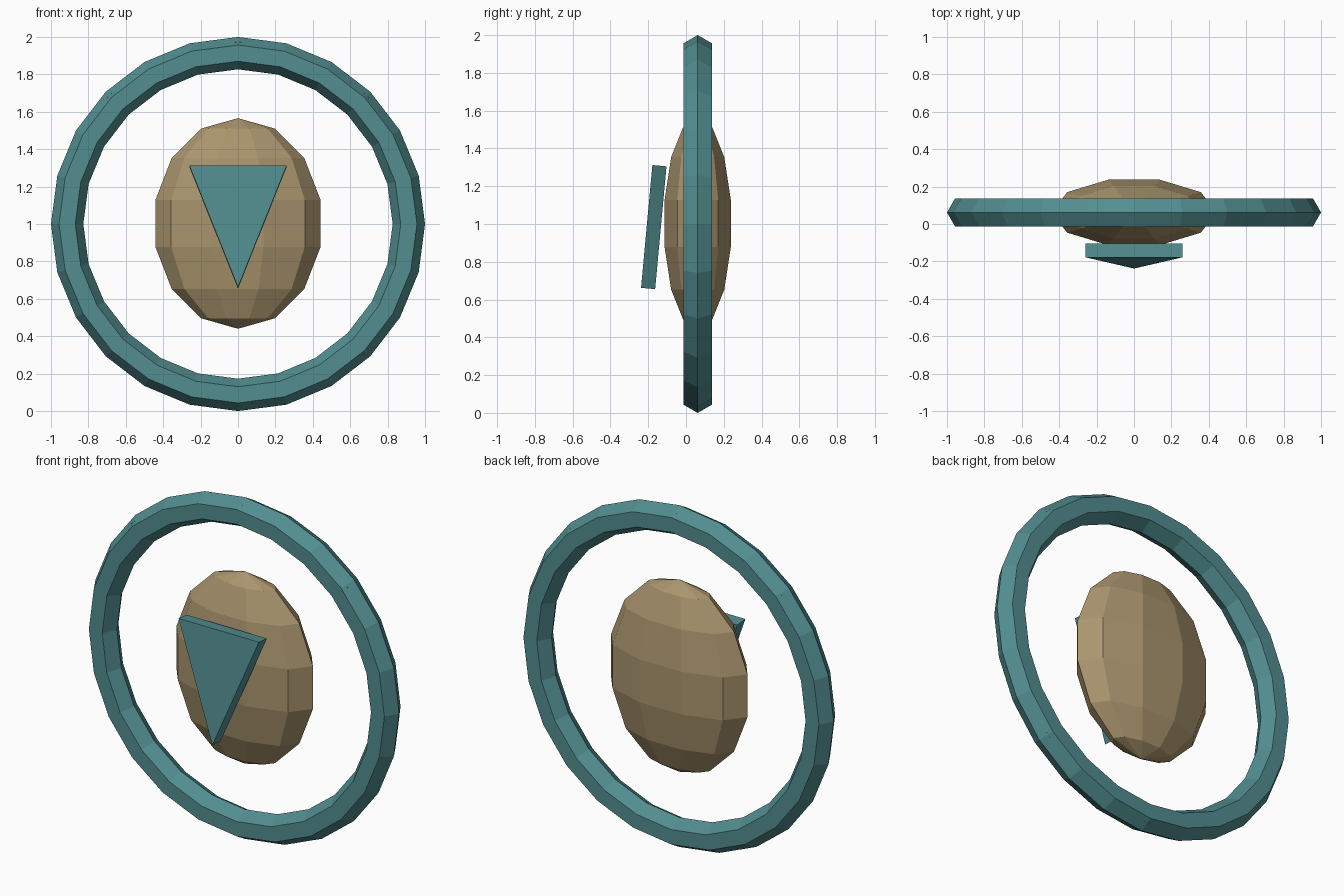
import bpy, bmesh, math
from mathutils import Matrix, Vector

if "Cube" in bpy.data.objects:
    bpy.data.objects.remove(bpy.data.objects["Cube"])

CY, CZ = 0.062, 1.003


def material(name, rgb):
    m = bpy.data.materials.new(name)
    m.diffuse_color = (*rgb, 1)
    m.use_nodes = True
    m.node_tree.nodes["Principled BSDF"].inputs["Base Color"].default_value = m.diffuse_color
    return m


teal = material("teal", (0.085, 0.27, 0.28))
tan = material("tan", (0.40, 0.30, 0.155))


def add_object(name, bm, mat):
    bmesh.ops.recalc_face_normals(bm, faces=bm.faces)
    me = bpy.data.meshes.new(name)
    bm.to_mesh(me)
    bm.free()
    me.materials.append(mat)
    ob = bpy.data.objects.new(name, me)
    bpy.context.collection.objects.link(ob)
    return ob


# Outer ring: 24 segments, hexagonal section
bpy.ops.mesh.primitive_torus_add(
    major_segments=24, minor_segments=6, major_radius=0.9135, minor_radius=0.0865,
    location=(0, CY, 1.0), rotation=(math.pi / 2, 0, 0))
ring = bpy.context.object
ring.name = "outer_ring"
ring.data.materials.append(teal)

# Faceted, flattened body in the middle (corners on the x axis)
bm = bmesh.new()
bmesh.ops.create_uvsphere(
    bm, u_segments=10, v_segments=7, radius=1,
    matrix=Matrix.Rotation(math.pi / 2, 4, 'Z'))
bmesh.ops.scale(bm, vec=(0.453, 0.189, 0.563), verts=bm.verts)
bmesh.ops.translate(bm, vec=(0, CY, CZ), verts=bm.verts)
add_object("body", bm, tan)

# Tilted triangular plate on the front
bm = bmesh.new()
outline = [(-0.26, -0.178, 1.312), (0.26, -0.178, 1.312), (0, -0.238, 0.662)]
face = bm.faces.new([bm.verts.new(p) for p in outline])
ext = bmesh.ops.extrude_face_region(bm, geom=[face], use_keep_orig=True)
back = [g for g in ext["geom"] if isinstance(g, bmesh.types.BMVert)]
bmesh.ops.translate(bm, vec=Vector((0, 0.0747, -0.0069)), verts=back)
add_object("front_plate", bm, teal)

# Small pegs sunk in the ring, only their corners break the surface
bm = bmesh.new()
for deg in (45, 90, 135, 225, 270, 315):
    place = (Matrix.Translation((0, CY, 1.0))
             @ Matrix.Rotation(-math.radians(deg), 4, 'Y')
             @ Matrix.Translation((0.928, 0, 0))
             @ Matrix.Diagonal((0.088, 0.094, 0.036, 1)))
    bmesh.ops.create_cube(bm, size=1, matrix=place)
add_object("ring_pegs", bm, tan)
